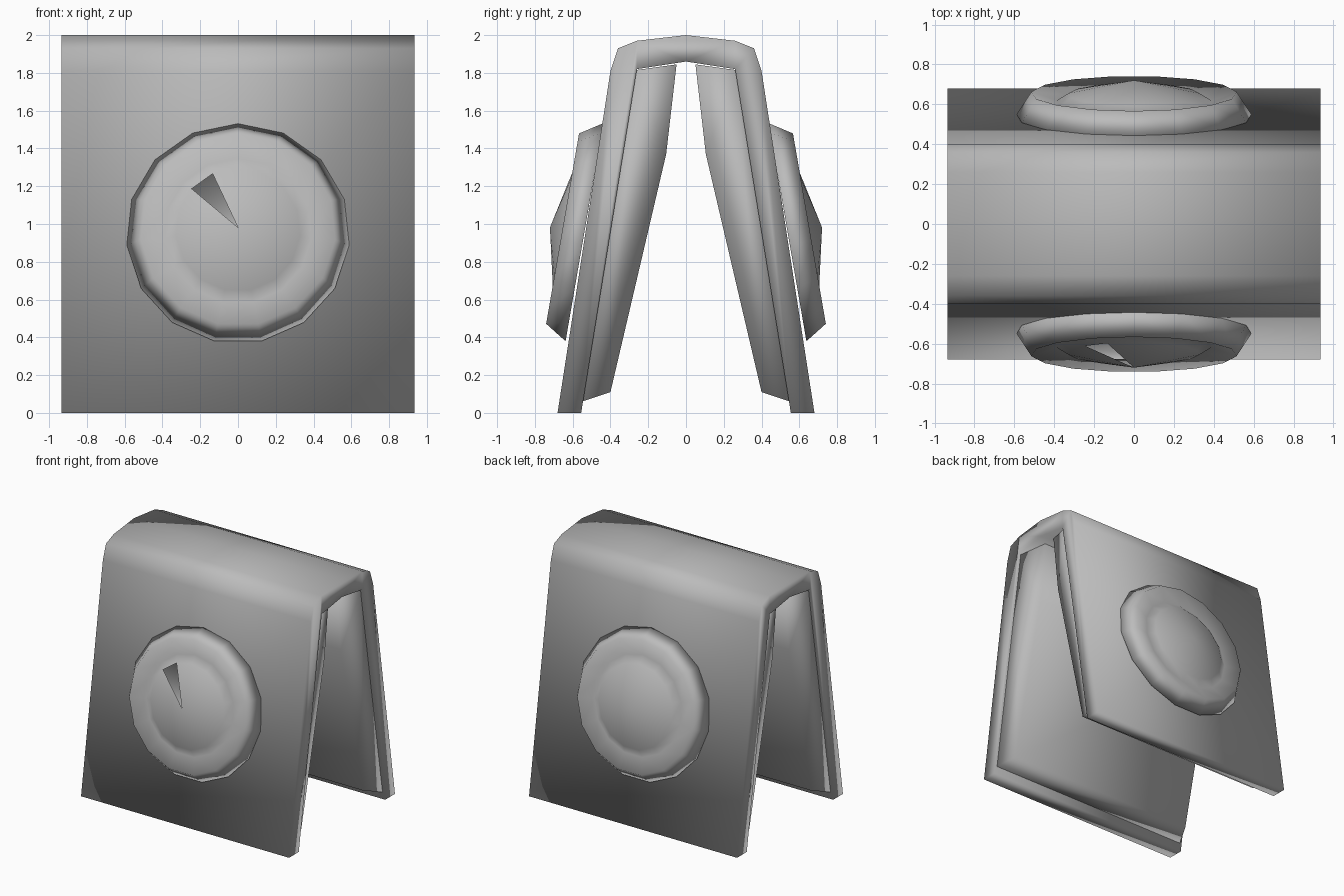
import bpy, bmesh
from math import sin, cos, pi, radians
from mathutils import Matrix

cube = bpy.data.objects.get("Cube")
if cube:
    bpy.data.objects.remove(cube)

grey = bpy.data.materials.new("plain grey")
grey.use_nodes = True
grey.diffuse_color = (0.5, 0.5, 0.5, 1)
grey.node_tree.nodes["Principled BSDF"].inputs["Base Color"].default_value = (0.5, 0.5, 0.5, 1)


def finish(name, bm):
    """Smooth the whole part, colour it and add it to the scene."""
    bmesh.ops.recalc_face_normals(bm, faces=bm.faces)
    for f in bm.faces:
        f.smooth = True
    mesh = bpy.data.meshes.new(name)
    bm.to_mesh(mesh)
    bm.free()
    mesh.materials.append(grey)
    obj = bpy.data.objects.new(name, mesh)
    bpy.context.collection.objects.link(obj)


def extrude_profile(name, profile):
    """Span a (half width, y, z) outline from side to side along x."""
    bm = bmesh.new()
    ends = [[bm.verts.new((side * w, y, z)) for w, y, z in profile]
            for side in (-1, 1)]
    caps = [bm.faces.new(end) for end in ends]
    n = len(profile)
    for i in range(n):
        j = (i + 1) % n
        bm.faces.new((ends[0][i], ends[0][j], ends[1][j], ends[1][i]))
    bmesh.ops.triangulate(bm, faces=caps)
    finish(name, bm)


def mirrored(points):
    return [(w, -y, z) for w, y, z in reversed(points)]


# Folded shell: half outlines mirrored across y
W = 0.935
outer = [(W, -0.68, 0), (W, -0.40, 1.81), (W, -0.36, 1.93), (W, -0.26, 1.97), (W, 0, 2)]
inner = [(W, 0, 1.86), (W, -0.26, 1.82), (W, -0.555, 0)]
extrude_profile("folded_shell",
                outer + mirrored(outer)[1:] + mirrored(inner)[:-1] + inner)

# Thick pads lining both panels, narrower on their inner face
BASE, FACE = 0.92, 0.85
pad = [(BASE, 0.55, 0.06), (FACE, 0.40, 0.11), (FACE, 0.105, 1.37),
       (FACE, 0.05, 1.845), (BASE, 0.265, 1.815)]
extrude_profile("back_pad", pad)
extrude_profile("front_pad", mirrored(pad))

# Round lamps: (radius, height) rings from the back rim to the dome
SIDES = 15
RINGS = [(0.592, 0), (0.517, 0.117), (0.39, 0.075), (0.33, 0.112)]


def lamp(name, turn, notched):
    bm = bmesh.new()
    rings = [[bm.verts.new((r * sin(2 * pi * k / SIDES), -d, r * cos(2 * pi * k / SIDES)))
              for k in range(SIDES)] for r, d in RINGS]
    bm.faces.new(rings[0])
    for a, b in zip(rings, rings[1:]):
        for k in range(SIDES):
            j = (k + 1) % SIDES
            bm.faces.new((a[k], a[j], b[j], b[k]))
    # dome tip fan, with one open facet when notched
    tip = bm.verts.new((0, -0.184, 0))
    for k in range(SIDES):
        if not (notched and k == SIDES - 2):
            bm.faces.new((rings[-1][k], rings[-1][(k + 1) % SIDES], tip))
    # lean onto the sloping panel
    place = (Matrix.Rotation(turn, 4, "Z") @ Matrix.Translation((0, -0.539, 0.95))
             @ Matrix.Rotation(radians(-9.8), 4, "X"))
    bmesh.ops.transform(bm, matrix=place, verts=bm.verts)
    finish(name, bm)


lamp("front_lamp", 0, True)
lamp("back_lamp", pi, False)
